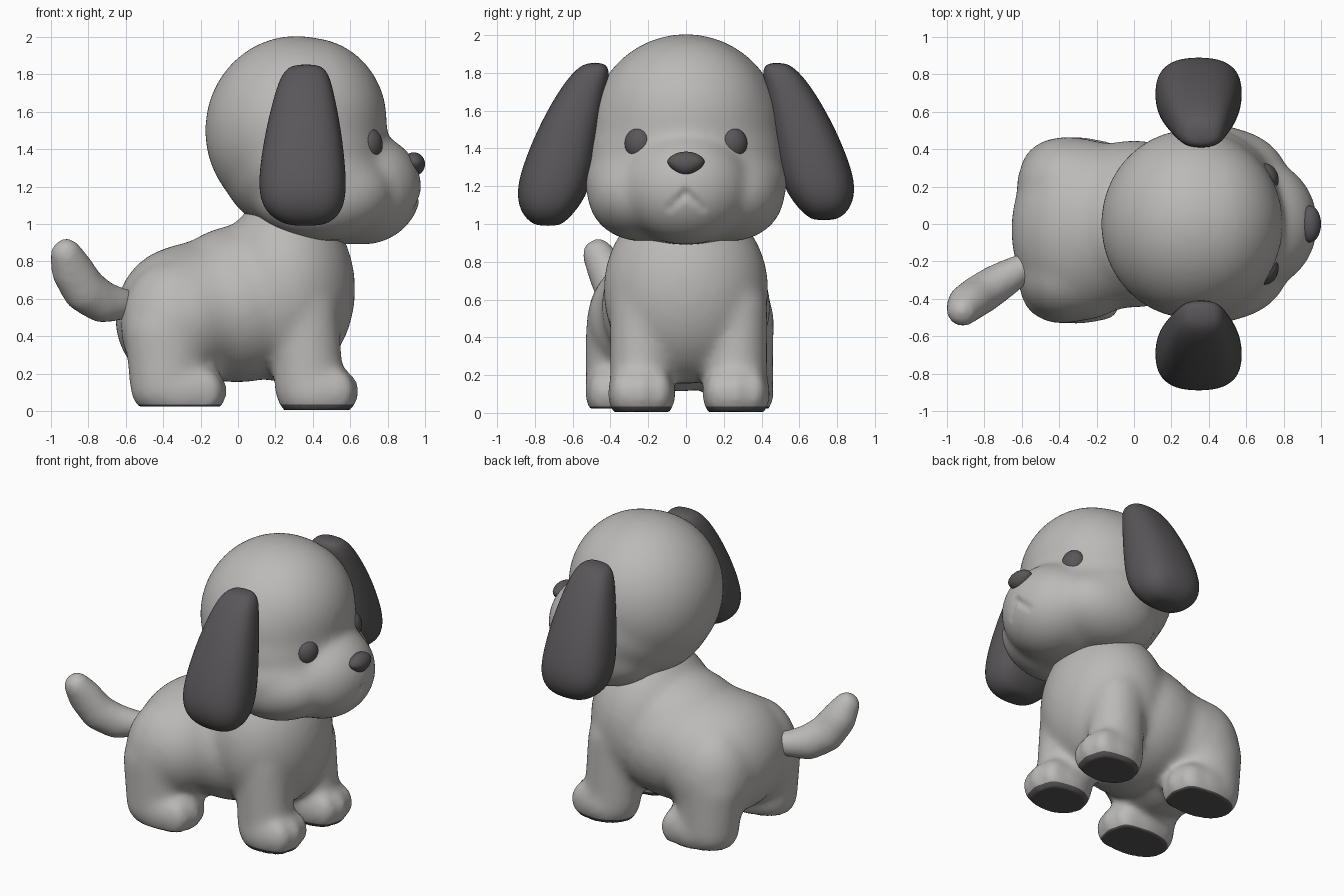
import bpy, bmesh, math
from mathutils import Matrix, Vector

if "Cube" in bpy.data.objects:
    bpy.data.objects.remove(bpy.data.objects["Cube"])


def material(name, rgb):
    m = bpy.data.materials.new(name)
    m.diffuse_color = (*rgb, 1)
    m.use_nodes = True
    m.node_tree.nodes["Principled BSDF"].inputs["Base Color"].default_value = m.diffuse_color
    return m


GREY = material("light grey coat", (0.50, 0.49, 0.475))
DARK = material("dark grey", (0.10, 0.094, 0.099))


def make_object(name, bm, *mats):
    bmesh.ops.recalc_face_normals(bm, faces=bm.faces[:])
    for f in bm.faces:
        f.smooth = True
    me = bpy.data.meshes.new(name)
    bm.to_mesh(me)
    bm.free()
    for m in mats:
        me.materials.append(m)
    ob = bpy.data.objects.new(name, me)
    bpy.context.collection.objects.link(ob)
    return ob


def add_ball(bm, c, r, turn=0):
    mat = Matrix.Translation(c) @ Matrix.Rotation(turn, 4, 'Z') @ Matrix.Diagonal((*r, 1))
    return bmesh.ops.create_icosphere(bm, subdivisions=4, radius=1, matrix=mat)["verts"]


def chain(points, steps=10):
    """Balls interpolated along a path of (centre, radii)."""
    out = []
    for (c0, r0), (c1, r1) in zip(points, points[1:]):
        for i in range(steps + 1):
            t = i / steps
            out.append((Vector(c0).lerp(Vector(c1), t), Vector(r0).lerp(Vector(r1), t)))
    return out


def sculpt(name, balls, edit=None, mats=(GREY,), voxel=0.02, smooth=30, pad=0.008):
    """Fuse balls into one soft surface, then edit it."""
    bm = bmesh.new()
    for c, r in balls:
        add_ball(bm, c, [k + pad for k in r])
    ob = make_object(name, bm, *mats)
    rm = ob.modifiers.new("fuse", 'REMESH')
    rm.mode = 'VOXEL'
    rm.voxel_size = voxel
    sm = ob.modifiers.new("soften", 'SMOOTH')
    sm.factor = 0.5
    sm.iterations = smooth
    dg = bpy.context.evaluated_depsgraph_get()
    me = bpy.data.meshes.new_from_object(ob.evaluated_get(dg))
    ob.modifiers.clear()
    ob.data = me
    me.name = name
    me.materials.clear()
    for m in mats:
        me.materials.append(m)
    if edit:
        edit(me)
    for p in me.polygons:
        p.use_smooth = True
    return ob


# Body with legs and paws
body = [((0.25, 0, 0.65), (0.37, 0.43, 0.49)),
        ((0.28, 0, 0.88), (0.28, 0.32, 0.32)),
        ((0.0, 0, 0.56), (0.45, 0.44, 0.40)),
        ((0.04, 0, 0.66), (0.42, 0.39, 0.33)),
        ((-0.20, -0.02, 0.53), (0.42, 0.45, 0.37)),
        ((-0.28, -0.03, 0.50), (0.37, 0.48, 0.38)),
        ((-0.35, 0.20, 0.46), (0.27, 0.26, 0.34)),
        ((-0.35, -0.26, 0.46), (0.27, 0.26, 0.34))]


def add_toes(x, y, w):
    for k in (-1, 0, 1):
        body.append(((x - 0.025 * abs(k), y + k * w, 0.105), (0.10, 0.062, 0.115)))


for y in (-0.235, 0.265):
    body += chain([((0.36, y, 0.55), (0.17, 0.16, 0.16)), ((0.38, y, 0.13), (0.18, 0.16, 0.15))], 14)
    body.append(((0.42, y, 0.10), (0.21, 0.175, 0.165)))
    add_toes(0.545, y, 0.098)
for y in (-0.355, 0.285):
    body += chain([((-0.38, y, 0.42), (0.22, 0.17, 0.18)), ((-0.38, y, 0.12), (0.19, 0.17, 0.15))], 14)
    body.append(((-0.30, y, 0.11), (0.23, 0.175, 0.165)))
    add_toes(-0.16, y, 0.095)


def flatten_soles(me):
    # flat paws, dark below a clean cut line
    bm = bmesh.new()
    bm.from_mesh(me)
    bmesh.ops.bisect_plane(bm, geom=bm.verts[:] + bm.edges[:] + bm.faces[:],
                           plane_co=(0, 0, 0.034), plane_no=(0, 0, 1))
    for f in bm.faces:
        if f.calc_center_median().z < 0.034:
            f.material_index = 1
    for v in bm.verts:
        v.co.z = max(v.co.z, 0.024 if v.co.x < 0.1 else 0.006)
    bm.to_mesh(me)
    bm.free()


sculpt("body", body, flatten_soles, (GREY, DARK))

# Tail, swung to one side
sculpt("tail", chain([((-0.53, -0.20, 0.58), (0.06,) * 3),
                      ((-0.62, -0.25, 0.57), (0.08,) * 3),
                      ((-0.73, -0.315, 0.585), (0.105, 0.095, 0.11)),
                      ((-0.82, -0.375, 0.645), (0.115, 0.10, 0.115)),
                      ((-0.885, -0.42, 0.75), (0.11, 0.095, 0.11)),
                      ((-0.918, -0.465, 0.84), (0.08,) * 3)]), smooth=18, pad=0.006)

# Head with jowls and muzzle
head = [((0.31, 0, 1.50), (0.48, 0.50, 0.50)),
        ((0.38, 0, 1.55), (0.41, 0.46, 0.44)),
        ((0.35, 0, 1.36), (0.45, 0.515, 0.42)),
        ((0.42, 0, 1.22), (0.42, 0.53, 0.31)),
        ((0.45, 0.24, 1.16), (0.37, 0.275, 0.245)),
        ((0.45, -0.24, 1.16), (0.37, 0.275, 0.245)),
        ((0.52, 0, 1.16), (0.40, 0.42, 0.265)),
        ((0.67, 0, 1.19), (0.305, 0.34, 0.295)),
        ((0.72, 0, 1.28), (0.23, 0.20, 0.17))]


def carve_mouth(me):
    # small upturned V below the nose
    a, b = Vector((0, 1.165)), Vector((0.085, 1.085))
    for v in me.vertices:
        if v.co.x > 0.7:
            p = Vector((abs(v.co.y), v.co.z))
            t = max(0, min(1, (p - a).dot(b - a) / (b - a).length_squared))
            d = (p - a.lerp(b, t)).length
            if d < 0.035:
                v.co.x -= 0.02 * (1 - t * 0.6) * (1 - d / 0.035)


sculpt("head", head, carve_mouth, voxel=0.016, smooth=60)

# Hanging ears: stacked rings of (z, inner y, outer y, x centre, x half width)
EAR = [(1.855, 0.43, 0.53, 0.365, 0.07),
       (1.81, 0.40, 0.595, 0.36, 0.125),
       (1.70, 0.42, 0.68, 0.355, 0.16),
       (1.50, 0.45, 0.79, 0.35, 0.205),
       (1.30, 0.48, 0.87, 0.345, 0.232),
       (1.17, 0.515, 0.90, 0.345, 0.237),
       (1.07, 0.58, 0.88, 0.35, 0.21),
       (1.01, 0.64, 0.83, 0.36, 0.14),
       (0.99, 0.68, 0.78, 0.36, 0.07)]


def squarish(c):
    return math.copysign(abs(c) ** 0.8, c)


for name, side, stretch in (("right_ear", -1, 1.0), ("left_ear", 1, 0.965)):
    bm = bmesh.new()
    rings = []
    for z, y0, y1, xc, rx in EAR:
        ring = []
        for i in range(20):
            a = math.tau * i / 20
            ring.append(bm.verts.new((xc + rx * squarish(math.cos(a)),
                                      side * ((y0 + y1) / 2 + (y1 - y0) / 2 * squarish(math.sin(a))),
                                      1.85 + (z - 1.85) * stretch)))
        rings.append(ring)
    for r0, r1 in zip(rings, rings[1:]):
        for i in range(20):
            j = (i + 1) % 20
            bm.faces.new((r0[i], r0[j], r1[j], r1[i]))
    bm.faces.new(rings[0])
    bm.faces.new(rings[-1])
    ear = make_object(name, bm, DARK)
    ear.modifiers.new("soft", 'SUBSURF').levels = 2

# Eyes
for name, side in (("right_eye", -1), ("left_eye", 1)):
    bm = bmesh.new()
    add_ball(bm, (0.71, side * 0.25, 1.425), (0.06, 0.077, 0.084), side * 0.4)
    make_object(name, bm, DARK)

# Nose, narrowing downward
bm = bmesh.new()
for v in add_ball(bm, (0.94, 0, 1.32), (0.06, 0.1, 0.063)):
    if v.co.z < 1.33:
        v.co.y *= 1 - 4.5 * (1.33 - v.co.z)
make_object("nose", bm, DARK)
